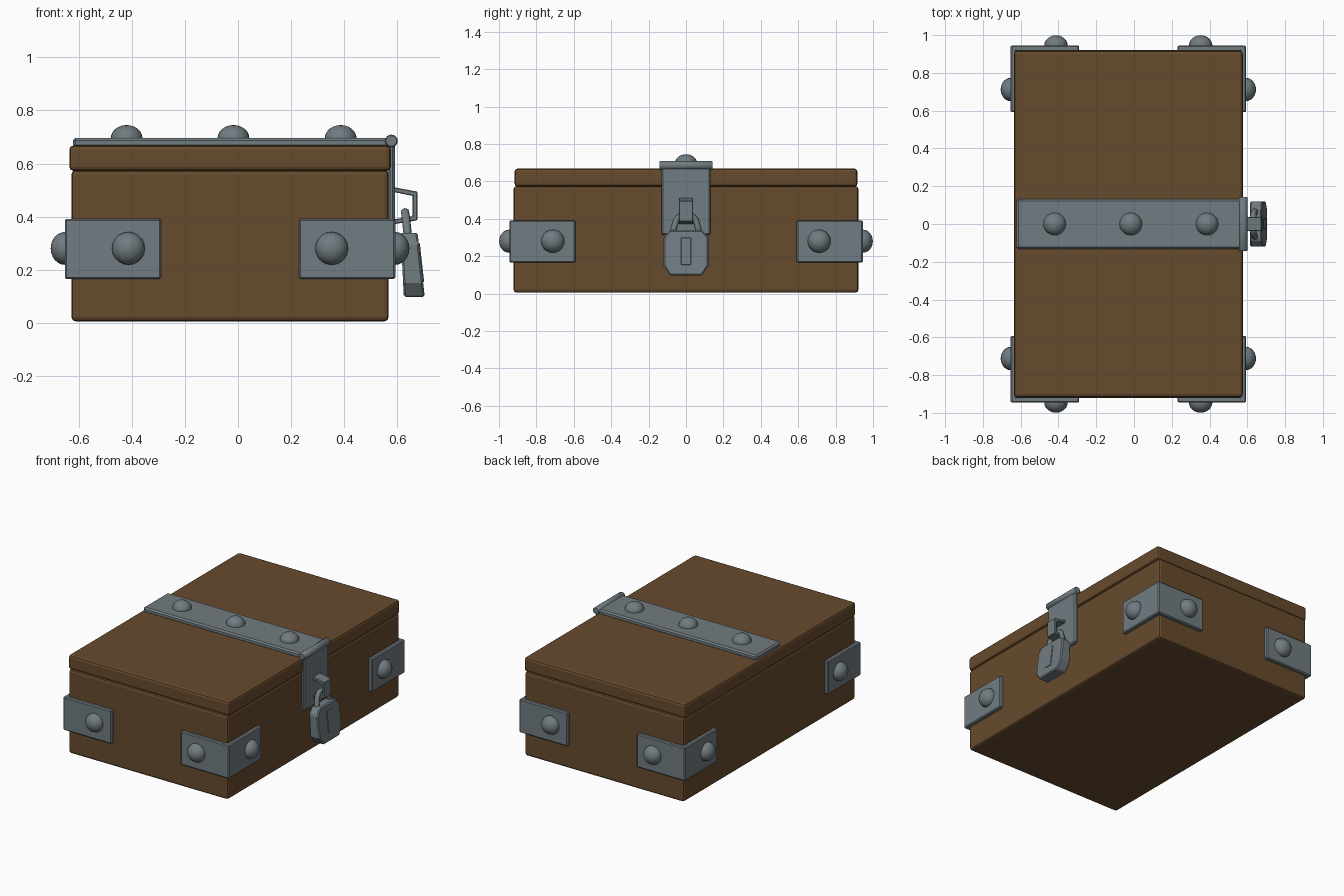
import bpy, bmesh, math
from mathutils import Vector, Matrix

if "Cube" in bpy.data.objects:
    bpy.data.objects.remove(bpy.data.objects["Cube"])

CX = -0.03  # chest centre in x (the padlock sticks out to the right)


def mat(name, col):
    m = bpy.data.materials.new(name)
    m.diffuse_color = (*col, 1)
    m.use_nodes = True
    m.node_tree.nodes["Principled BSDF"].inputs["Base Color"].default_value = m.diffuse_color
    return m


WOOD = mat("brown wood", (0.135, 0.070, 0.026))
METAL = mat("grey metal", (0.165, 0.200, 0.218))


def finish(name, bm, m, bevel=0.0, segs=1):
    bmesh.ops.recalc_face_normals(bm, faces=bm.faces)
    me = bpy.data.meshes.new(name)
    bm.to_mesh(me)
    bm.free()
    me.materials.append(m)
    ob = bpy.data.objects.new(name, me)
    bpy.context.collection.objects.link(ob)
    if bevel:
        b = ob.modifiers.new("bevel", 'BEVEL')
        b.width, b.segments = bevel, segs
        b.limit_method, b.angle_limit = 'ANGLE', math.radians(40)
    return ob


def box(name, lo, hi, m, bevel=0.0, segs=1):
    bm = bmesh.new()
    lo, hi = Vector(lo), Vector(hi)
    mtx = Matrix.Translation((lo + hi) / 2) @ Matrix.Diagonal((*(hi - lo), 1))
    bmesh.ops.create_cube(bm, size=1, matrix=mtx)
    return finish(name, bm, m, bevel, segs)


def prism(name, pts, direction, m, bevel=0.0):
    """Extrude a closed outline along a vector."""
    bm = bmesh.new()
    f = bm.faces.new([bm.verts.new(p) for p in pts])
    r = bmesh.ops.extrude_face_region(bm, geom=[f])
    bmesh.ops.translate(bm, vec=direction,
                        verts=[v for v in r["geom"] if isinstance(v, bmesh.types.BMVert)])
    return finish(name, bm, m, bevel)


def rivet(name, pos, normal, r=0.062, h=0.054):
    """Domed stud whose base sits at pos."""
    bm = bmesh.new()
    bmesh.ops.create_uvsphere(bm, u_segments=20, v_segments=12, radius=1)
    bmesh.ops.bisect_plane(bm, geom=bm.verts[:] + bm.edges[:] + bm.faces[:],
                           plane_co=(0, 0, -0.05), plane_no=(0, 0, -1), clear_outer=True)
    rot = Vector((0, 0, 1)).rotation_difference(Vector(normal)).to_matrix().to_4x4()
    bm.transform(Matrix.Translation(pos) @ rot @ Matrix.Diagonal((r, r, h, 1)))
    for f in bm.faces:
        f.smooth = True
    return finish(name, bm, METAL)


# wooden chest and lid
box("chest_body", (CX - 0.598, -0.922, 0.005), (CX + 0.598, 0.922, 0.575), WOOD, 0.016, 2)
box("chest_lid", (CX - 0.606, -0.917, 0.572), (CX + 0.606, 0.917, 0.668), WOOD, 0.016, 2)

# corner brackets with two studs each
for sx, side in ((-1, "left"), (1, "right")):
    for sy, end in ((-1, "front"), (1, "back")):
        outline = [(0.623, 0.945), (0.26, 0.945), (0.26, 0.915),
                   (0.593, 0.915), (0.593, 0.592), (0.623, 0.592)]
        prism(f"bracket_{end}_{side}",
              [(CX + sx * x, sy * y, 0.165) for x, y in outline], (0, 0, 0.226), METAL, 0.006)
        rivet(f"end_stud_{end}_{side}", (CX + sx * 0.383, sy * 0.945, 0.28), (0, sy, 0))
        rivet(f"side_stud_{end}_{side}", (CX + sx * 0.622, sy * 0.712, 0.28), (sx, 0, 0))

# strap across the lid with three studs
box("lid_strap", (-0.622, -0.132, 0.66), (0.575, 0.132, 0.697), METAL, 0.01)
for i, x in enumerate((-0.42, -0.017, 0.387)):
    rivet(f"strap_stud_{i}", (x, 0, 0.695), (0, 0, 1), 0.06, 0.05)

# hinge pin
bm = bmesh.new()
bmesh.ops.create_cone(bm, cap_ends=True, segments=16, radius1=0.024, radius2=0.024, depth=0.284,
                      matrix=Matrix.Translation((0.578, 0, 0.685)) @ Matrix.Rotation(math.pi / 2, 4, 'X'))
for f in bm.faces:
    f.smooth = len(f.verts) == 4
finish("hinge_pin", bm, METAL, 0.004)

# hanging hasp plate with staple
box("hasp_plate", (0.564, -0.132, 0.312), (0.591, 0.132, 0.685), METAL, 0.008)
staple = [(0.58, 0.512), (0.676, 0.494), (0.676, 0.386), (0.58, 0.370),
          (0.58, 0.388), (0.658, 0.402), (0.658, 0.478), (0.58, 0.494)]
prism("staple", [(x, -0.038, z) for x, z in staple], (0, 0.076, 0), METAL, 0.003)

# padlock body: chamfered outline, tapered in thickness and tilted outwards
outline = [(-0.12, 0.15), (-0.085, 0.097), (0.085, 0.097), (0.12, 0.15),
           (0.12, 0.30), (0.085, 0.339), (-0.085, 0.339), (-0.12, 0.30)]


def lock_x(z, front):
    t = (0.339 - z) / 0.242
    return (0.677 + 0.027 * t) if front else (0.613 + 0.012 * t)


bm = bmesh.new()
back = [bm.verts.new((lock_x(z, False), y, z)) for y, z in outline]
face = [bm.verts.new((lock_x(z, True), y, z)) for y, z in outline]
bm.faces.new(back)
bm.faces.new(face)
for i in range(8):
    j = (i + 1) % 8
    bm.faces.new((back[i], back[j], face[j], face[i]))
finish("padlock_body", bm, METAL, 0.007)

# keyhole guard: thin rectangular frame on the lock face
bm = bmesh.new()
slot = [(-0.026, 0.153), (0.026, 0.153), (0.026, 0.300), (-0.026, 0.300)]
f = bm.faces.new([bm.verts.new((lock_x(z, True) + 0.004, y, z)) for y, z in slot])
r = bmesh.ops.extrude_face_region(bm, geom=[f])
bmesh.ops.translate(bm, vec=(-0.012, 0, 0),
                    verts=[v for v in r["geom"] if isinstance(v, bmesh.types.BMVert)])
finish("keyhole_plate", bm, METAL, 0.002)

# shackle through the staple
cu = bpy.data.curves.new("shackle", 'CURVE')
cu.dimensions = '3D'
cu.bevel_depth = 0.017
cu.bevel_resolution = 1
sp = cu.splines.new('POLY')
path = [(0.641, -0.072, 0.32), (0.633, -0.052, 0.395), (0.630, -0.030, 0.417),
        (0.630, 0.030, 0.417), (0.633, 0.052, 0.395), (0.641, 0.072, 0.32)]
sp.points.add(len(path) - 1)
for p, c in zip(sp.points, path):
    p.co = (*c, 1)
cu.materials.append(METAL)
bpy.context.collection.objects.link(bpy.data.objects.new("shackle", cu))
